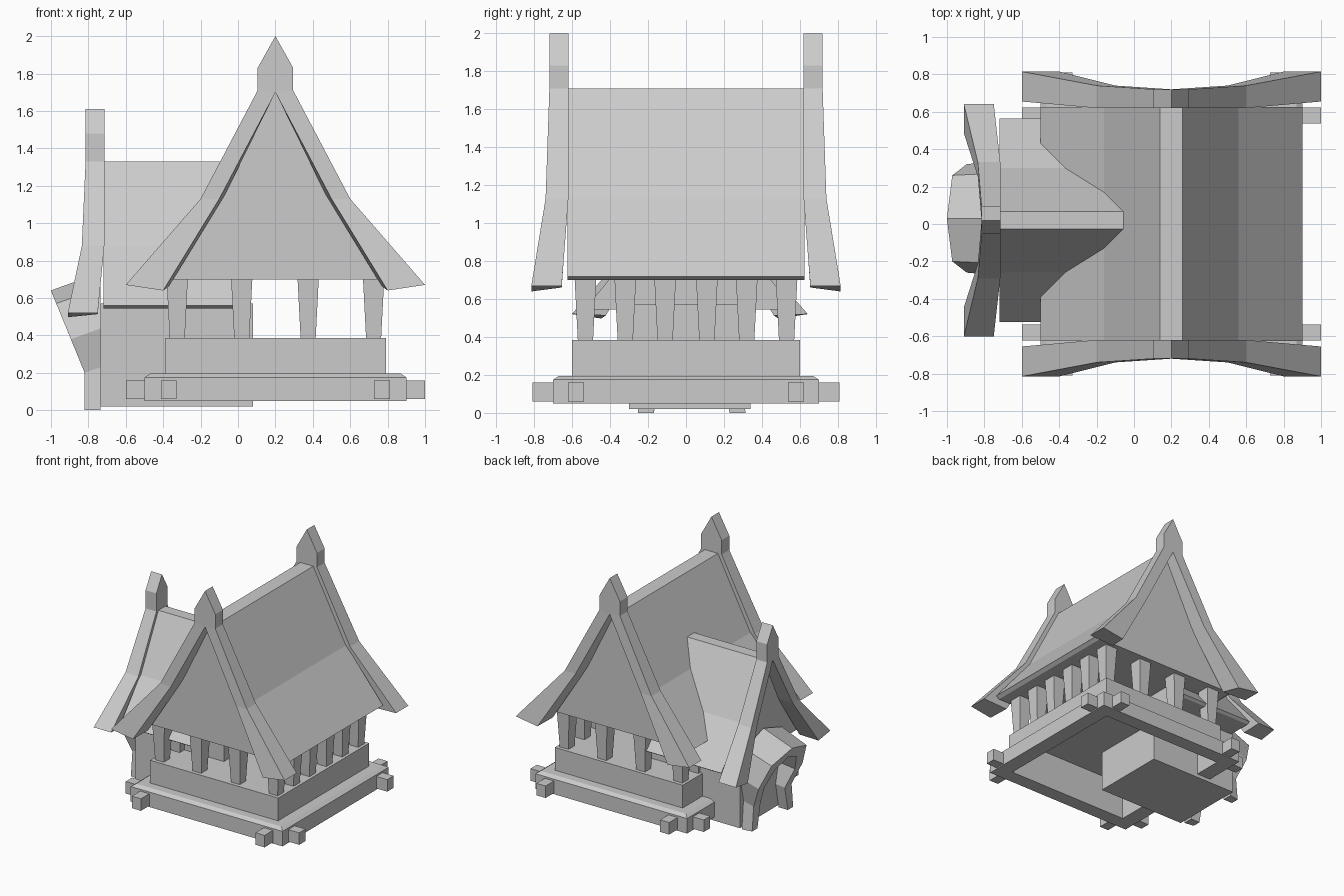
import bpy
import bmesh

cube = bpy.data.objects.get("Cube")
if cube:
    bpy.data.objects.remove(cube, do_unlink=True)

grey = bpy.data.materials.new("plain_grey")
grey.use_nodes = True
COLOUR = (0.6, 0.6, 0.6, 1)
grey.diffuse_color = COLOUR
grey.node_tree.nodes["Principled BSDF"].inputs["Base Color"].default_value = COLOUR


def loft(name, sections, place=lambda x, y, z: (x, y, z)):
    """Join matching closed loops into one capped solid."""
    bm = bmesh.new()
    rings = [[bm.verts.new(place(*p)) for p in s] for s in sections]
    n = len(rings[0])
    for a, b in zip(rings, rings[1:]):
        for i in range(n):
            j = (i + 1) % n
            bm.faces.new((a[i], a[j], b[j], b[i]))
    bm.faces.new(rings[0])
    bm.faces.new(rings[-1])
    bmesh.ops.recalc_face_normals(bm, faces=bm.faces)
    mesh = bpy.data.meshes.new(name)
    bm.to_mesh(mesh)
    bm.free()
    mesh.materials.append(grey)
    obj = bpy.data.objects.new(name, mesh)
    bpy.context.collection.objects.link(obj)
    return obj


def rect(cx, cy, hx, hy, z):
    return [(cx + sx * hx, cy + sy * hy, z)
            for sx, sy in ((-1, -1), (1, -1), (1, 1), (-1, 1))]


def box(name, x0, x1, y0, y1, z0, z1):
    cx, cy, hx, hy = (x0 + x1) / 2, (y0 + y1) / 2, (x1 - x0) / 2, (y1 - y0) / 2
    return loft(name, [rect(cx, cy, hx, hy, z) for z in (z0, z1)])


def prism(name, profile, d0, d1, place):
    return loft(name, [[(u, d, z) for u, z in profile] for d in (d0, d1)], place)


def mirrored(half):
    return half + [(-u, z) for u, z in reversed(half)]


# Gable trim: two flaring barge boards and a pointed finial.
# Each station: outer u, inner u, outer z, inner z, back depth, front depth
STATIONS = [(0.095, 0.0, 1.71, 1.70, 0.62, 0.72),
            (0.40, 0.30, 1.13, 1.13, 0.62, 0.74),
            (0.80, 0.60, 0.67, 0.64, 0.655, 0.815)]


def gable_trim(name, scale, shoulder, tip, place):
    for side, label in ((1, "left"), (-1, "right")):
        sections = []
        for i, (uo, ui, zo, zi, back, front) in enumerate(STATIONS):
            tuck = 0.03 if i else 0
            sections.append([(side * u * scale, d, z * scale) for u, d, z in (
                (uo, front, zo), (ui, front, zi),
                (ui - tuck, back, zi + tuck * 0.7), (uo, back, zo))])
        loft(f"{name}_barge_board_{label}", sections, place)
    w, base = 0.095 * scale, 1.70 * scale
    prism(f"{name}_finial",
          [(-w, base), (w, base), (w, shoulder), (0, tip), (-w, shoulder)],
          0.62, 0.72, place)


ROOF = mirrored([(0.06, 1.71), (0.36, 1.13), (0.70, 0.72), (0.67, 0.70)])

# Main roof with trim at both ends
CX = 0.2
prism("main_roof", ROOF, -0.625, 0.625, lambda u, d, z: (CX + u, d, z))
gable_trim("front", 1, 1.83, 2.0, lambda u, d, z: (CX + u, -d, z))
gable_trim("back", 1, 1.83, 2.0, lambda u, d, z: (CX + u, d, z))

# Side wing roof with trim on its outer end
WY, WS = 0.02, 0.777
prism("wing_roof", [(u * WS, z * WS) for u, z in ROOF], 0.02, 0.72,
      lambda u, d, z: (-d, WY + u, z))
gable_trim("wing", WS, 1.48, 1.61, lambda u, d, z: (-d - 0.095, WY + u, z))

# Stepped base, hollow underneath
loft("base", [rect(CX, 0, hx, hy, z) for hx, hy, z in (
    (0.57, 0.58, 0.36), (0.57, 0.58, 0.05), (0.70, 0.70, 0.05),
    (0.70, 0.70, 0.175), (0.67, 0.67, 0.195), (0.59, 0.60, 0.195),
    (0.59, 0.60, 0.385))])

# Beam ends poking out near every base corner
for sx in (-1, 1):
    for sy in (-1, 1):
        bx, by = CX + sx * 0.57, sy * 0.58
        ex, ey = CX + sx * 0.745, sy * 0.75
        loft("beam_end_side", [rect(ex, by, 0.055, 0.042, z) for z in (0.06, 0.16)])
        loft("beam_end_front", [rect(bx, ey, 0.042, 0.06, z) for z in (0.06, 0.16)])

# Tapered posts around the edge of the floor
XS = [-0.325, 0.02, 0.375, 0.725]
YS = [-0.53, -0.32, -0.11, 0.11, 0.32, 0.53]
for x in XS:
    for y in YS:
        on_edge = x in (XS[0], XS[-1]) or y in (YS[0], YS[-1])
        in_wing = x == XS[0] and abs(y) < 0.2
        if on_edge and not in_wing:
            loft("post", [rect(x, y, 0.04, 0.04, 0.38), rect(x, y, 0.057, 0.057, 0.71)])

# Wing walls
box("wing_walls", -0.735, 0.08, -0.30, 0.34, 0.02, 0.57)

# Leaning arched porch: outer u, outer z, inner u, inner z
HALF = [(0.27, 0.0, 0.20, 0.0), (0.25, 0.20, 0.16, 0.20), (0.29, 0.38, 0.20, 0.36),
        (0.23, 0.57, 0.14, 0.50), (0.0, 0.64, 0.0, 0.56)]
ARCH = HALF + [(-uo, zo, -ui, zi) for uo, zo, ui, zi in reversed(HALF[:-1])]


def front_x(z):
    return -0.82 - 0.41 * max(0, z - 0.2)


sections = []
for uo, zo, ui, zi in ARCH:
    sections.append([(front_x(zo), uo, zo), (front_x(zi), ui, zi),
                     (-0.735, ui, zi * 1.05), (-0.735, uo * 1.05, zo * 1.15)])
loft("porch_arch", sections, lambda x, y, z: (x, y + 0.03, z))
